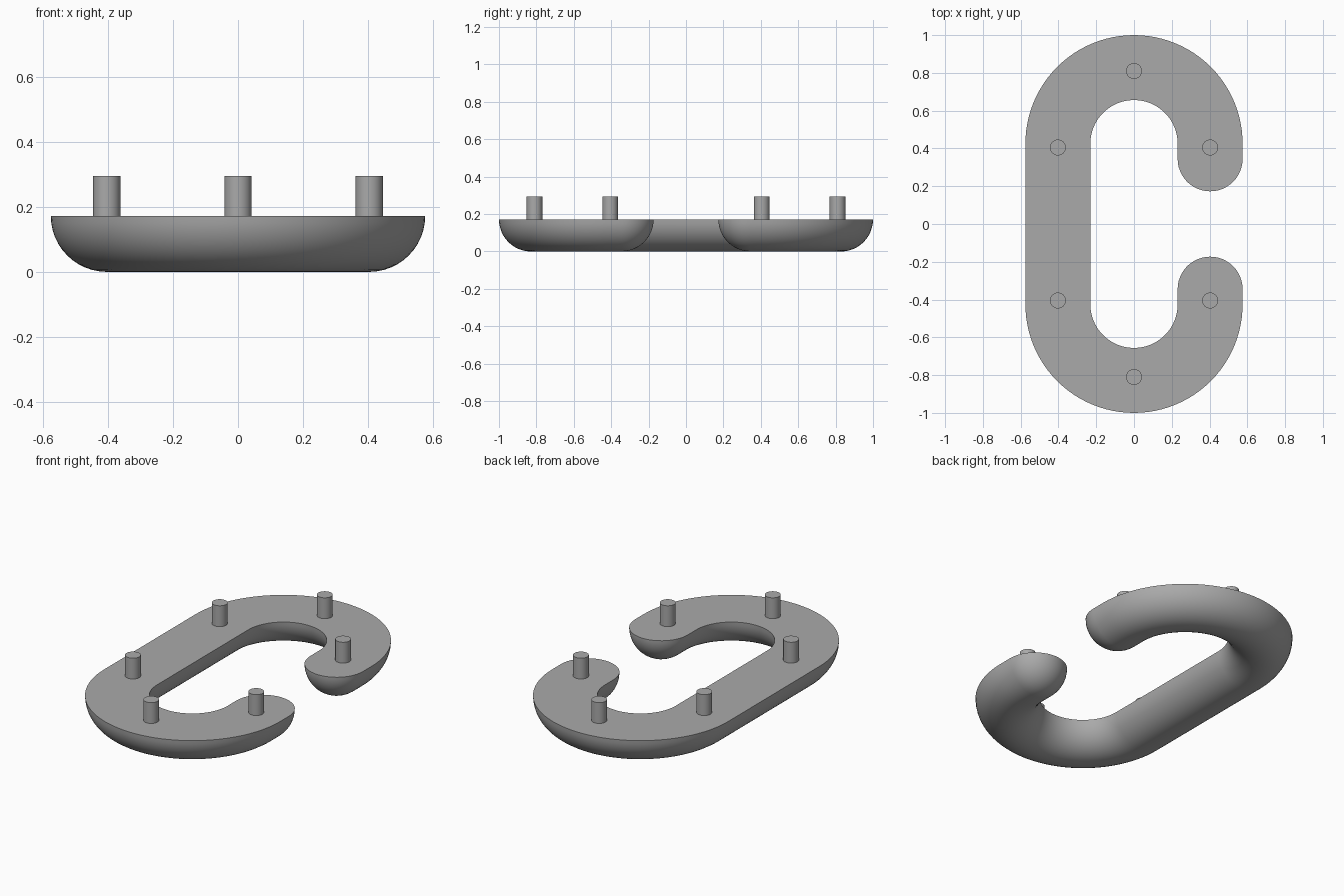
import bpy, bmesh
from math import sin, cos, pi, radians
from mathutils import Vector

cube = bpy.data.objects.get("Cube")
if cube:
    bpy.data.objects.remove(cube)

R = 0.172       # tube radius, also the height of the flat top
BEND = 0.403    # centreline radius of the bends
BEND_Y = 0.425  # centre of the bends
TIP_Y = 0.345   # where the rounded tips begin
SIDES = 24      # segments round the half-circle section

grey = bpy.data.materials.new("plain_grey")
grey.use_nodes = True
colour = (0.4, 0.4, 0.4, 1)
grey.diffuse_color = colour
grey.node_tree.nodes["Principled BSDF"].inputs["Base Color"].default_value = colour


def finish(name, bm):
    bmesh.ops.remove_doubles(bm, verts=bm.verts, dist=0.0002)
    bmesh.ops.recalc_face_normals(bm, faces=bm.faces)
    mesh = bpy.data.meshes.new(name)
    bm.to_mesh(mesh)
    bm.free()
    mesh.materials.append(grey)
    obj = bpy.data.objects.new(name, mesh)
    bpy.context.collection.objects.link(obj)
    bpy.ops.object.select_all(action="DESELECT")
    obj.select_set(True)
    bpy.context.view_layer.objects.active = obj
    bpy.ops.object.shade_smooth_by_angle(angle=radians(40))
    return obj


# Half of the path: rounded tip, short straight, bend; each is (x, y, outward angle, scale)
half = []
for i in range(13):
    t = pi / 2 * (1 - i / 12)
    half.append((BEND, TIP_Y - R * sin(t), 0, cos(t)))
for i in range(49):
    a = pi * i / 48
    half.append((BEND * cos(a), BEND_Y + BEND * sin(a), a, 1))
path = half + [(x, -y, -a, s) for x, y, a, s in reversed(half)]

# Open ring body: a half-circle section swept along the path, flat side up
bm = bmesh.new()
rings = []
for x, y, a, s in path:
    out = Vector((cos(a), sin(a), 0))
    ring = []
    for j in range(SIDES + 1):
        t = pi * j / SIDES
        p = Vector((x, y, R)) + out * (R * s * cos(t))
        p.z -= R * s * sin(t)
        ring.append(bm.verts.new(p))
    rings.append(ring)
for r0, r1 in zip(rings, rings[1:]):
    for j in range(SIDES + 1):
        k = (j + 1) % (SIDES + 1)
        bm.faces.new((r0[j], r0[k], r1[k], r1[j]))
finish("open_ring_body", bm)

# Six round pegs standing on the flat top
PEG_R, PEG_TOP, SUNK = 0.042, 0.295, 0.05
spots = {"left": (BEND, 0.405), "middle": (0, 0.81), "right": (-BEND, 0.405)}
for side, sign in (("back", 1), ("front", -1)):
    for place, (x, y) in spots.items():
        bm = bmesh.new()
        depth = PEG_TOP - R + SUNK
        bmesh.ops.create_cone(bm, cap_ends=True, segments=32, radius1=PEG_R,
                              radius2=PEG_R, depth=depth)
        bmesh.ops.translate(bm, verts=bm.verts,
                            vec=(x, sign * y, PEG_TOP - depth / 2))
        finish(f"{side}_{place}_peg", bm)
